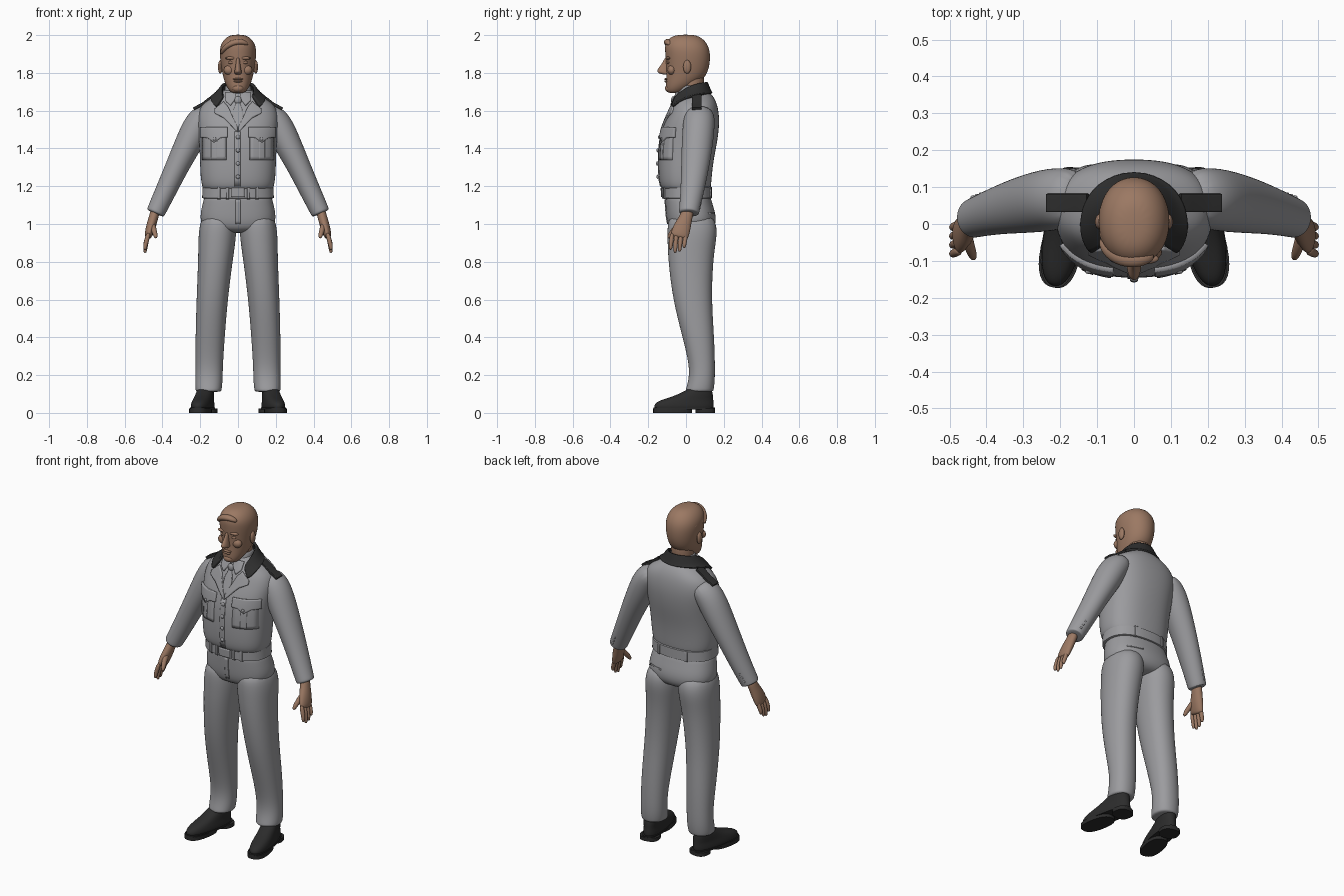
import bpy, bmesh, math
from mathutils import Vector, Matrix
from mathutils.bvhtree import BVHTree

default_cube = bpy.data.objects.get("Cube")
if default_cube:
    bpy.data.objects.remove(default_cube, do_unlink=True)


def material(name, red, green, blue, rough=0.8):
    mat = bpy.data.materials.new(name)
    mat.use_nodes = True
    mat.diffuse_color = (red, green, blue, 1)
    shader = mat.node_tree.nodes["Principled BSDF"]
    shader.inputs["Base Color"].default_value = (red, green, blue, 1)
    shader.inputs["Roughness"].default_value = rough
    return mat


CLOTH = material("grey_cloth", 0.33, 0.33, 0.345)
SKIN = material("skin", 0.33, 0.19, 0.125)
TRIM = material("black_trim", 0.028, 0.028, 0.028)
LEATHER = material("black_leather", 0.025, 0.025, 0.025)
sharp_objects = []


def finish(name, bm, mat, levels=0, thickness=0):
    """Turn a bmesh into a smooth-shaded object."""
    bmesh.ops.recalc_face_normals(bm, faces=bm.faces)
    for face in bm.faces:
        face.smooth = True
    mesh = bpy.data.meshes.new(name)
    bm.to_mesh(mesh)
    bm.free()
    mesh.materials.append(mat)
    obj = bpy.data.objects.new(name, mesh)
    bpy.context.collection.objects.link(obj)
    if levels:
        sub = obj.modifiers.new("round", "SUBSURF")
        sub.levels = sub.render_levels = levels
    else:
        sharp_objects.append(obj)
    if thickness:
        solid = obj.modifiers.new("thickness", "SOLIDIFY")
        solid.thickness, solid.offset = thickness, 0
    return obj


def slab(z, rx, front, back, x=0):
    """Horizontal ring given by its front and back limits."""
    return (x, (front + back) / 2, z, rx, (back - front) / 2)


def loft(name, rings, mat, side=1, follow=False, power=2, seg=16, levels=2, turn=None):
    """Skin rings (x, y, z, rx, ry); follow tilts them along the path."""
    bm = bmesh.new()
    centres = [Vector((side * r[0], r[1], r[2])) for r in rings]
    loops = []
    for i, (c, ring) in enumerate(zip(centres, rings)):
        along = Vector((0, 0, 1))
        if follow:
            along = (centres[min(i + 1, len(rings) - 1)] - centres[max(i - 1, 0)]).normalized()
        u = Vector((0, 1, 0)).cross(along).normalized()
        v = along.cross(u)
        loop = []
        for k in range(seg):
            a = math.tau * k / seg
            cx, cy = (math.copysign(abs(w) ** (2 / power), w) for w in (math.cos(a), math.sin(a)))
            loop.append(bm.verts.new(c + u * cx * ring[3] + v * cy * ring[4]))
        loops.append(loop)
    for low, high in zip(loops, loops[1:]):
        for k in range(seg):
            n = (k + 1) % seg
            bm.faces.new((low[k], low[n], high[n], high[k]))
    bm.faces.new(loops[0][::-1])
    bm.faces.new(loops[-1])
    if turn:
        pivot, angle = turn
        bmesh.ops.rotate(bm, verts=bm.verts, cent=pivot, matrix=Matrix.Rotation(angle, 3, "Z"))
    return finish(name, bm, mat, levels)


def ball(name, centre, size, mat):
    bm = bmesh.new()
    bmesh.ops.create_uvsphere(bm, u_segments=16, v_segments=10, radius=1,
                              matrix=Matrix.Translation(centre) @ Matrix.Diagonal((*size, 1)))
    return finish(name, bm, mat)


def surface(obj):
    bpy.context.view_layer.update()
    return BVHTree.FromObject(obj, bpy.context.evaluated_depsgraph_get())


def grid(name, rows, mat, levels=0, thickness=0):
    bm = bmesh.new()
    rows = [[bm.verts.new(p) for p in row] for row in rows]
    for r, s in zip(rows, rows[1:]):
        for k in range(len(r) - 1):
            bm.faces.new((r[k], r[k + 1], s[k + 1], s[k]))
    return finish(name, bm, mat, levels, thickness)


def on_face(target, x, z, facing=-1):
    hit = target.ray_cast(Vector((x, facing, z)), Vector((0, -facing, 0)))[0]
    return hit or target.find_nearest(Vector((x, facing * 0.1, z)))[0]


def panel(name, columns, mat, target, side=1, facing=-1, thickness=0.008, steps=6):
    """Thin plate laid on a surface; columns are (x, top, bottom)."""
    rows = []
    for a, b in zip(columns, columns[1:]):
        for i in range(steps + (b is columns[-1])):
            x, top, low = (p + (q - p) * i / steps for p, q in zip(a, b))
            rows.append([on_face(target, side * x, top + (low - top) * j / 8, facing) for j in range(9)])
    return grid(name, rows, mat, 0, thickness)


SIDES = (("left", 1), ("right", -1))

# Jacket body
jacket = loft("jacket", [
    slab(1.17, 0.175, -0.115, 0.125), slab(1.195, 0.192, -0.138, 0.133),
    slab(1.25, 0.2, -0.146, 0.137), slab(1.34, 0.203, -0.148, 0.147),
    slab(1.44, 0.207, -0.143, 0.168), slab(1.52, 0.217, -0.122, 0.177),
    slab(1.58, 0.217, -0.095, 0.176), slab(1.635, 0.195, -0.073, 0.166),
    slab(1.675, 0.125, -0.052, 0.146), slab(1.7, 0.085, -0.042, 0.122),
    slab(1.715, 0.07, -0.036, 0.108)], CLOTH, power=2.4, seg=24)
body = surface(jacket)

# Trousers and belt
pelvis = loft("trouser_seat", [
    slab(1.18, 0.174, -0.115, 0.125), slab(1.12, 0.188, -0.112, 0.137),
    slab(1.05, 0.205, -0.108, 0.162), slab(0.99, 0.2, -0.1, 0.16),
    slab(0.95, 0.13, -0.07, 0.12)], CLOTH, power=2.4)
belt = loft("belt", [
    slab(1.135, 0.182, -0.118, 0.132), slab(1.138, 0.19, -0.125, 0.138),
    slab(1.195, 0.187, -0.126, 0.137), slab(1.198, 0.18, -0.118, 0.131)],
    CLOTH, power=2.4, seg=48, levels=0)
waist, seat = surface(belt), surface(pelvis)
panel("belt_buckle", [(-0.035, 1.19, 1.142), (0.035, 1.19, 1.142)], CLOTH, waist, thickness=0.016)
panel("fly_flap", [(-0.012, 1.13, 1.0), (0.012, 1.13, 1.0)], CLOTH, seat)
panel("hip_pocket", [(0.06, 1.06, 1.052), (0.15, 1.06, 1.052)], CLOTH, seat, facing=1)

for label, s in SIDES:
    for n, (x, facing) in enumerate(((0.1, -1), (0.055, -1), (0.09, 1))):
        panel(f"{label}_belt_loop_{n}", [(x - 0.007, 1.203, 1.13), (x + 0.007, 1.203, 1.13)],
              CLOTH, waist, s, facing, 0.012)
    loft(f"{label}_trouser_leg", [
        slab(1.06, 0.085, -0.09, 0.14, 0.1), slab(0.98, 0.102, -0.102, 0.17, 0.107),
        slab(0.9, 0.1, -0.1, 0.16, 0.112), slab(0.8, 0.093, -0.096, 0.145, 0.12),
        slab(0.6, 0.084, -0.072, 0.137, 0.137), slab(0.4, 0.079, -0.02, 0.151, 0.148),
        slab(0.25, 0.073, 0.018, 0.155, 0.152), slab(0.17, 0.074, 0.012, 0.154, 0.154),
        slab(0.12, 0.071, -0.004, 0.148, 0.156), slab(0.11, 0.066, 0, 0.143, 0.156)],
        CLOTH, s, power=2.2)

    # Shoes, toes turned out
    turn = (Vector((s * 0.16, 0.13, 0)), s * 0.19)
    shoe = dict(side=s, turn=turn)
    loft(f"{label}_shoe", [
        slab(0.018, 0.05, -0.17, 0.145, 0.16), slab(0.03, 0.056, -0.178, 0.15, 0.16),
        slab(0.05, 0.054, -0.174, 0.15, 0.16), slab(0.068, 0.05, -0.142, 0.147, 0.16),
        slab(0.085, 0.048, -0.08, 0.145, 0.16), slab(0.11, 0.046, -0.02, 0.142, 0.16),
        slab(0.14, 0.04, 0.03, 0.13, 0.16)], LEATHER, power=2.3, **shoe)
    for part, low, high, front, back in (("sole", 0, 0.022, -0.178, 0.03), ("heel", 0, 0.022, 0.05, 0.153),
                                         ("welt", 0.018, 0.028, -0.178, 0.153)):
        loft(f"{label}_shoe_{part}", [slab(z, 0.055, front, back, 0.16) for z in (low, high)],
             LEATHER, power=2.5, seg=32, levels=0, **shoe)

    # Sleeves and hands
    sleeve = loft(f"{label}_sleeve", [
        (0.14, 0.072, 1.605, 0.055, 0.075), (0.2, 0.07, 1.55, 0.08, 0.086),
        (0.25, 0.062, 1.45, 0.077, 0.086), (0.315, 0.05, 1.32, 0.064, 0.077),
        (0.38, 0.034, 1.18, 0.057, 0.064), (0.432, 0.017, 1.07, 0.051, 0.055),
        (0.437, 0.015, 1.06, 0.05, 0.054), (0.439, 0.015, 1.055, 0.04, 0.044)],
        CLOTH, s, follow=True)
    for n in range(3):
        ball(f"{label}_cuff_button_{n}", (s * (0.436 - 0.011 * n), 0.072 + 0.004 * n, 1.085 + 0.022 * n),
             (0.007, 0.006, 0.007), CLOTH)
    loft(f"{label}_palm", [
        (0.435, 0.013, 1.08, 0.026, 0.033), (0.447, 0, 1.035, 0.025, 0.034),
        (0.46, -0.018, 0.99, 0.027, 0.046), (0.473, -0.033, 0.945, 0.022, 0.05),
        (0.477, -0.037, 0.925, 0.015, 0.044)], SKIN, s, follow=True)
    for n, (finger, tip) in enumerate((("index", 0.862), ("middle", 0.846),
                                       ("ring", 0.852), ("little", 0.872))):
        y = -0.072 + 0.024 * n
        loft(f"{label}_{finger}_finger", [
            (0.472, y, 0.955, 0.013, 0.013), (0.485, y - 0.006, 0.91, 0.0135, 0.013),
            (0.492, y - 0.009, tip + 0.018, 0.012, 0.0115), (0.492, y - 0.01, tip, 0.007, 0.007)],
            SKIN, s, follow=True, seg=8)
    loft(f"{label}_thumb", [
        (0.455, -0.02, 1.01, 0.016, 0.018), (0.447, -0.058, 0.975, 0.016, 0.017),
        (0.438, -0.083, 0.945, 0.014, 0.014), (0.434, -0.095, 0.924, 0.008, 0.008)],
        SKIN, s, follow=True, seg=8)

    # Shoulder boards resting on jacket and sleeve
    trees, path = (body, surface(sleeve)), []
    for x in (0.125, 0.155, 0.185, 0.21, 0.235):
        hits = [t.ray_cast(Vector((s * x, 0.057, 3)), Vector((0, 0, -1)))[0] for t in trees]
        path.append((x, 0.057, max(h.z for h in hits if h) + 0.004, 0.008, 0.025))
    loft(f"{label}_shoulder_board", path, TRIM, s, follow=True, power=8, seg=24, levels=0)

    # Lapels and breast pockets
    panel(f"{label}_lapel", [(0.003, 1.51, 1.485), (0.05, 1.615, 1.535), (0.075, 1.645, 1.56),
                             (0.122, 1.605, 1.585)], CLOTH, body, s, thickness=0.02)
    panel(f"{label}_pocket", [(0.062, 1.49, 1.34), (0.185, 1.49, 1.34)], CLOTH, body, s, thickness=0.012)
    panel(f"{label}_pocket_pleat", [(0.108, 1.44, 1.342), (0.138, 1.44, 1.342)],
          CLOTH, body, s, thickness=0.018)
    panel(f"{label}_pocket_flap", [(0.055, 1.51, 1.458), (0.09, 1.51, 1.455), (0.123, 1.51, 1.43),
                                   (0.156, 1.51, 1.455), (0.192, 1.51, 1.458)],
          CLOTH, body, s, thickness=0.024)
    ball(f"{label}_pocket_button", on_face(body, s * 0.123, 1.45) + Vector((0, -0.013, 0)),
         (0.009, 0.006, 0.009), CLOTH)
    panel(f"{label}_shirt_collar_point", [(0.01, 1.69, 1.665), (0.04, 1.695, 1.625), (0.065, 1.69, 1.65)],
          CLOTH, body, s, thickness=0.022)

    # Ears, brows and eyes
    ball(f"{label}_ear", (s * 0.094, 0.006, 1.832), (0.012, 0.021, 0.036), SKIN)
    ball(f"{label}_brow", (s * 0.037, -0.094, 1.878), (0.03, 0.014, 0.009), SKIN)
    ball(f"{label}_eye", (s * 0.035, -0.092, 1.855), (0.017, 0.01, 0.008), SKIN)
    ball(f"{label}_cheek", (s * 0.046, -0.076, 1.815), (0.03, 0.022, 0.026), SKIN)

# Placket, buttons and tie
panel("placket", [(-0.018, 1.49, 1.2), (0.012, 1.49, 1.2)], CLOTH, body)
for n in range(4):
    ball(f"front_button_{n}", on_face(body, 0, 1.46 - 0.07 * n) + Vector((0, -0.006, 0)),
         (0.011, 0.007, 0.011), CLOTH)
panel("tie", [(-0.024, 1.6, 1.54), (0, 1.66, 1.5), (0.024, 1.6, 1.54)], CLOTH, body, thickness=0.014)
ball("tie_knot", on_face(body, 0, 1.655) + Vector((0, -0.006, 0)), (0.019, 0.012, 0.022), CLOTH)
loft("shirt_collar", [slab(1.68, 0.076, -0.054, 0.105), slab(1.705, 0.073, -0.05, 0.104),
                      slab(1.73, 0.07, -0.036, 0.1), slab(1.735, 0.064, -0.03, 0.094)], CLOTH)

# Black coat collar folded around the neck: (outer edge, inner edge)
half = [((0, 0.148, 1.69), (0, 0.114, 1.75)), ((0.1, 0.105, 1.685), (0.06, 0.095, 1.748)),
        ((0.136, 0.04, 1.67), (0.086, 0.04, 1.735)), ((0.134, -0.02, 1.64), (0.086, -0.01, 1.71)),
        ((0.112, -0.062, 1.608), (0.075, -0.048, 1.67))]
keys = [[Vector((-p[0], p[1], p[2])) for p in pair] for pair in half[:0:-1]]
keys += [[Vector(p) for p in pair] for pair in half]


def lift(point, gap=0.012):
    near, normal, _, _ = body.find_nearest(point)
    return point if (point - near).dot(normal) > gap else near + normal * gap


grid("coat_collar", [[lift(low.lerp(top, j / 4)) for j in range(5)] for low, top in keys],
     TRIM, levels=2, thickness=0.014)

# Neck and head
loft("neck", [slab(1.66, 0.064, -0.036, 0.095), slab(1.74, 0.063, -0.034, 0.095),
              slab(1.82, 0.068, -0.04, 0.1)], SKIN)
loft("head", [
    slab(1.692, 0.03, -0.092, -0.03), slab(1.705, 0.047, -0.106, 0.0),
    slab(1.735, 0.066, -0.108, 0.05), slab(1.77, 0.078, -0.107, 0.098),
    slab(1.81, 0.087, -0.106, 0.12), slab(1.86, 0.095, -0.109, 0.13),
    slab(1.91, 0.1, -0.113, 0.13), slab(1.95, 0.094, -0.115, 0.118),
    slab(1.985, 0.07, -0.092, 0.088), slab(2.003, 0.032, -0.05, 0.045)], SKIN, power=2.1)
loft("nose", [slab(1.885, 0.01, -0.112, -0.08), slab(1.85, 0.011, -0.126, -0.08),
              slab(1.815, 0.018, -0.157, -0.08), slab(1.8, 0.021, -0.153, -0.08),
              slab(1.79, 0.014, -0.12, -0.08)], SKIN, seg=12)
for part, z, width in (("upper_lip", 1.767, 0.027), ("lower_lip", 1.755, 0.023)):
    ball(part, (0, -0.103, z), (width, 0.012, 0.006), SKIN)
ball("chin", (0, -0.092, 1.718), (0.03, 0.019, 0.02), SKIN)

# Swept hair locks
for n in range(4):
    back = 0.028 * n
    loft(f"hair_lock_{n}", [
        (0.055, -0.085 + back, 1.95 + 0.008 * n, 0.01, 0.012),
        (0.02, -0.098 + back, 1.968 + 0.007 * n, 0.018, 0.022),
        (-0.035, -0.098 + back, 1.96 + 0.007 * n, 0.018, 0.022),
        (-0.078, -0.07 + back, 1.925 + 0.006 * n, 0.014, 0.018),
        (-0.09, -0.04 + back, 1.9, 0.008, 0.01)], SKIN, follow=True, seg=10)

# Keep edges crisp on plates and hard parts
for obj in bpy.context.selected_objects:
    obj.select_set(False)
for obj in sharp_objects:
    obj.select_set(True)
bpy.context.view_layer.objects.active = sharp_objects[0]
bpy.ops.object.shade_smooth_by_angle(angle=math.radians(35))
